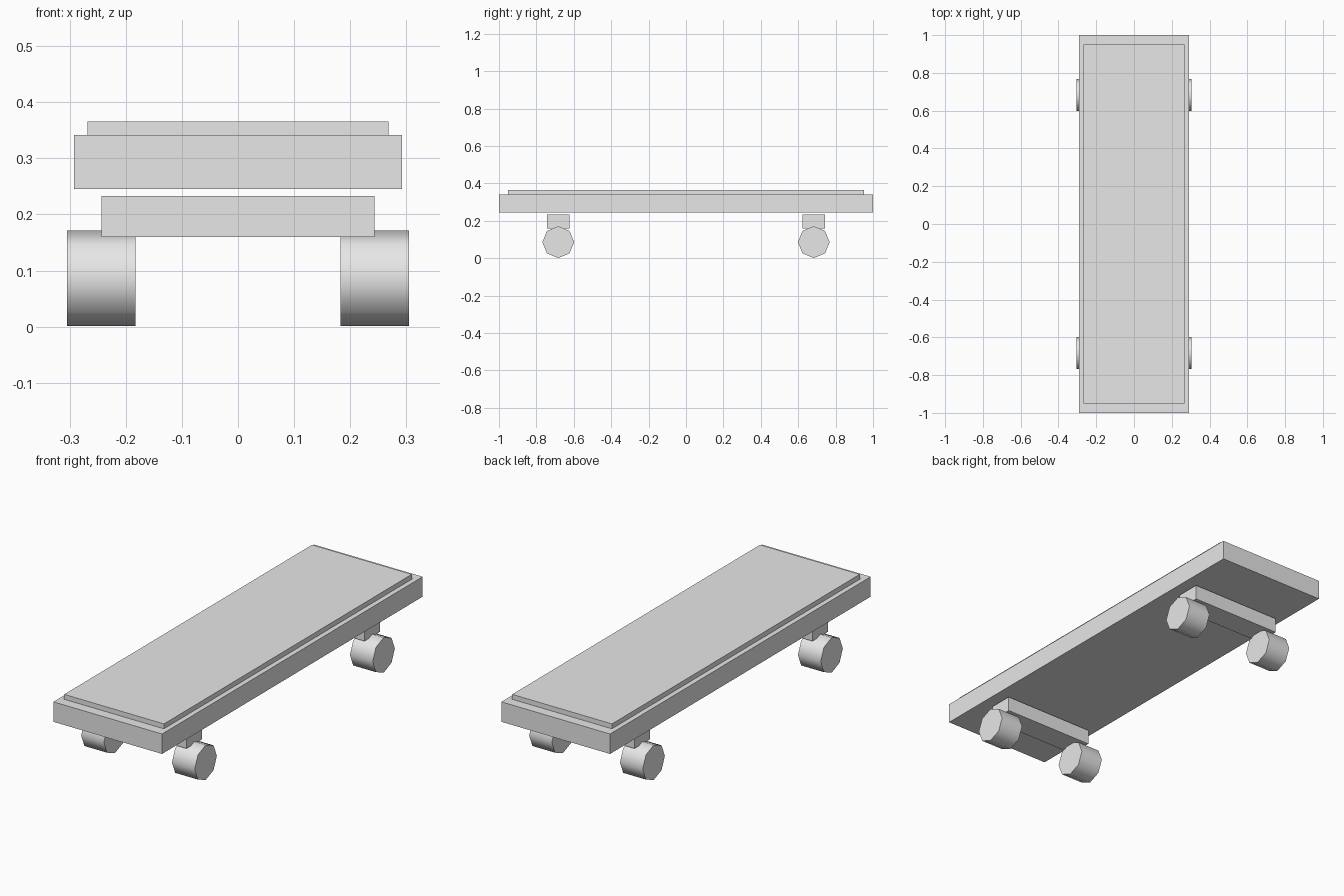
import bpy
import math

cube = bpy.data.objects.get("Cube")
if cube:
    bpy.data.objects.remove(cube, do_unlink=True)

# Single flat colour
grey = bpy.data.materials.new("light_grey")
grey.use_nodes = True
grey.diffuse_color = (0.8, 0.8, 0.8, 1)
grey.node_tree.nodes["Principled BSDF"].inputs["Base Color"].default_value = (0.8, 0.8, 0.8, 1)


def finish(name):
    obj = bpy.context.object
    obj.name = name
    obj.data.materials.append(grey)
    return obj


def box(name, width, length, bottom, top, y=0):
    bpy.ops.mesh.primitive_cube_add(size=1, location=(0, y, (bottom + top) / 2))
    obj = finish(name)
    obj.scale = (width, length, top - bottom)
    bpy.ops.object.transform_apply(location=False, rotation=False, scale=True)
    return obj


def wheel(name, x, y):
    # Eight-sided roller with a corner pointing straight up, axle along x
    bpy.ops.mesh.primitive_cylinder_add(
        vertices=8, radius=0.085, depth=0.122,
        location=(x, y, 0.086), rotation=(0, math.pi / 2, 0))
    finish(name)
    bpy.ops.object.shade_smooth_by_angle(angle=math.radians(60))


# Deck with the thin raised pad on top
box("deck", 0.584, 2.0, 0.245, 0.342)
box("grip_pad", 0.536, 1.902, 0.342, 0.366)

# Axle blocks and wheels, front and back
for end, y in (("front", -0.683), ("back", 0.683)):
    box(end + "_truck", 0.487, 0.12, 0.16, 0.233, y)
    for side, x in (("left", 0.244), ("right", -0.244)):
        wheel(f"{end}_{side}_wheel", x, y)
